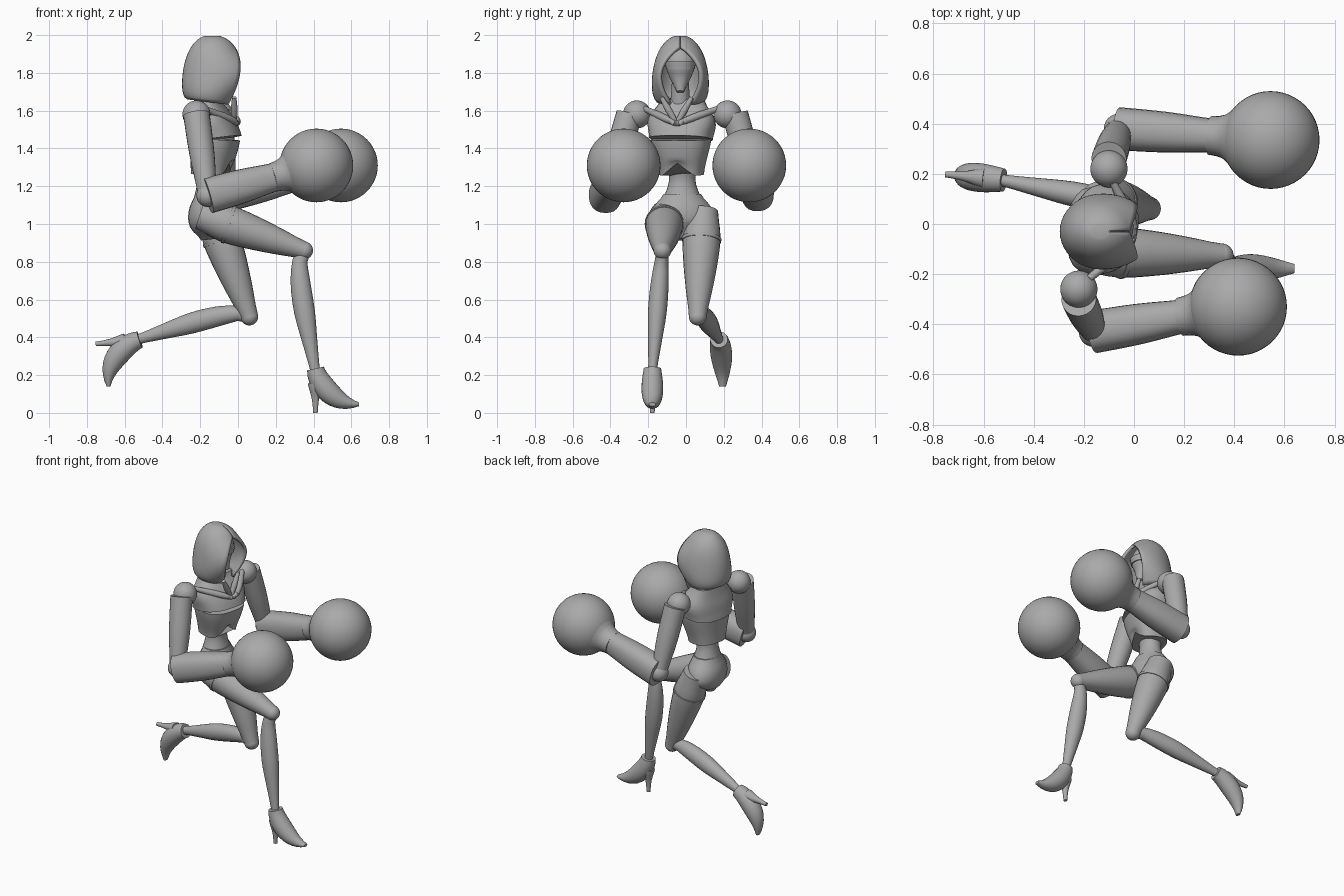
import bpy, bmesh, math
from math import sin, cos, pi
from mathutils import Vector, Matrix

if "Cube" in bpy.data.objects:
    bpy.data.objects.remove(bpy.data.objects["Cube"], do_unlink=True)

GREY = (0.4, 0.4, 0.4, 1)
grey = bpy.data.materials.new("plain_grey")
grey.use_nodes = True
grey.diffuse_color = GREY
grey.node_tree.nodes["Principled BSDF"].inputs["Base Color"].default_value = GREY

SIDEWAYS = Vector((0, 1, 0))
UP = Vector((0, 0, 1))
FORWARD = Vector((1, 0, 0))


def finish(name, bm):
    """Turn a bmesh into a smooth-shaded grey object with sharp edges kept."""
    bmesh.ops.recalc_face_normals(bm, faces=bm.faces)
    mesh = bpy.data.meshes.new(name)
    bm.to_mesh(mesh)
    bm.free()
    mesh.materials.append(grey)
    mesh.shade_smooth()
    mesh.set_sharp_from_angle(angle=math.radians(40))
    obj = bpy.data.objects.new(name, mesh)
    bpy.context.collection.objects.link(obj)
    return obj


def blend(values, t):
    """Catmull-Rom value at fraction t of an evenly spaced list."""
    last = len(values) - 1
    i = min(int(t * last), last - 1)
    f = t * last - i
    p, q, r, s = (values[max(0, min(last, i + k))] for k in (-1, 0, 1, 2))
    return q + f * ((r - p) / 2 + f * ((p - 2.5 * q + 2 * r - s / 2)
                    + f * (1.5 * (q - r) + (s - p) / 2)))


def loft(name, centres, widths, depths, square=1.0, yaw=0, edit=None, sides=24):
    """Skin rounded sections strung along a line of centres."""
    bm = bmesh.new()
    rings = []
    for i, centre in enumerate(centres):
        ahead = centres[min(i + 1, len(centres) - 1)]
        tangent = (ahead - centres[max(i - 1, 0)]).normalized()
        across = (SIDEWAYS - tangent * SIDEWAYS.dot(tangent)).normalized()
        outward = tangent.cross(across)
        ring = []
        for k in range(sides):
            a = 2 * pi * k / sides
            c, s = (math.copysign(abs(v) ** square, v) for v in (cos(a), sin(a)))
            ring.append(bm.verts.new(centre + across * c * widths[i] + outward * s * depths[i]))
        rings.append(ring)
    for low, high in zip(rings, rings[1:]):
        for k in range(sides):
            j = (k + 1) % sides
            bm.faces.new((low[k], low[j], high[j], high[k]))
    bm.faces.new(rings[0])
    bm.faces.new(rings[-1])
    if edit:
        for v in bm.verts:
            edit(v.co)
    bmesh.ops.rotate(bm, cent=(-.15, 0, 0), verts=bm.verts,
                     matrix=Matrix.Rotation(math.radians(yaw), 3, 'Z'))
    return finish(name, bm)


def limb(name, start, end, radii, bow=Vector(), flat=1.0, square=1.0):
    """Tapered limb with evenly spaced radii; bow bends it near the start."""
    steps = [i / 12 for i in range(13)]
    widths = [blend(radii, t) for t in steps]
    centres = [start.lerp(end, t) + bow * sin(pi * t ** .5) for t in steps]
    loft(name, centres, [w * flat for w in widths], widths, square)


def body(name, low, high, x, widths, depths, y=-.02, **options):
    """Upright trunk part between two heights; x, widths, depths run upward."""
    steps = [i / 10 for i in range(11)]
    centres = [Vector((blend(x, t), y, low + (high - low) * t)) for t in steps]
    loft(name, centres, [blend(widths, t) for t in steps],
         [blend(depths, t) for t in steps], **options)


def ball(name, centre, radius):
    bm = bmesh.new()
    bmesh.ops.create_uvsphere(bm, u_segments=48, v_segments=24, radius=radius)
    bmesh.ops.translate(bm, verts=bm.verts, vec=centre)
    finish(name, bm)


# Hood: domed shell, open at the front below the peak
bm = bmesh.new()
rows = []
for i in range(25):
    t = .01 + .99 * (i / 24) ** 1.5
    dome = (1 - (1 - t) ** 3) ** .5
    tuck = .03 * t ** 8
    half = .155 * dome - tuck
    back = -.15 - .15 * dome + tuck
    front = -.13 + .18 * dome - .1 * t * t
    opening = .002 + .11 * sin(.85 * pi * max(0, (t - .17) / .83) ** .8)
    phi = math.asin(min(.9, opening / half))
    radius = (front - back) / (1 + cos(phi))
    row = []
    for k in range(33):
        a = phi + (2 * pi - 2 * phi) * k / 32
        lift = tuck * (1 - cos(a)) / 2
        row.append(bm.verts.new((back + radius * (1 + cos(a)), half * sin(a) - .03,
                                 2 - .37 * t + lift)))
    rows.append(row)
for top, low in zip(rows, rows[1:]):
    for k in range(32):
        bm.faces.new((top[k], top[k + 1], low[k + 1], low[k]))
bm.faces.new(rows[0])
hood = finish("hood", bm)
hood.modifiers.new("thickness", 'SOLIDIFY').thickness = .018

# Head and neck inside the hood
body("face", 1.7, 1.95, [-.07, -.1, -.1, -.12], [.02, .06, .08, .03], [.02, .06, .07, .04], y=-.03)
body("visor", 1.82, 1.86, [-.1, -.1], [.076, .084], [.075, .08], y=-.03)
body("neck", 1.55, 1.75, [-.15, -.12], [.06, .045], [.06, .045], y=-.03)


# Chest armour, turned with the shoulders and arched above the belly
def arch(co):
    if co.z < 1.34 and co.x > -.13:
        co.z += max(0, .09 - abs(co.y + .02)) * (1.34 - co.z) * 9


body("lower_chest", 1.26, 1.45, [-.14, -.12], [.115, .16], [.1, .13],
     square=.8, yaw=-14, edit=arch, sides=40)
body("upper_chest", 1.45, 1.65, [-.12, -.14, -.16], [.166, .18, .12], [.14, .11, .07],
     square=.8, yaw=-14)

# Waist and pelvis
body("waist", 1.1, 1.36, [-.15, -.15, -.14], [.11, .07, .09], [.09, .065, .085])
body("pelvis", .92, 1.16, [-.14, -.15, -.15, -.15], [.04, .16, .16, .1],
     [.06, .11, .11, .08], yaw=10)

# Arms: shoulder ball, upper arm, square forearm, cuff and round fist
sternum = Vector((-.02, -.05, 1.53))
arms = {
    "right": [(-.22, -.26, 1.58), (-.16, -.43, 1.15), (.415, -.33, 1.31)],
    "left": [(-.1, .22, 1.58), (-.06, .38, 1.16), (.545, .335, 1.31)],
}
for side, joints in arms.items():
    shoulder, elbow, fist = map(Vector, joints)
    out = SIDEWAYS * math.copysign(.04, shoulder.y)
    ball(side + "_shoulder", shoulder, .074)
    limb(side + "_upper_arm", shoulder + out, elbow, [.07, .066, .05])
    ball(side + "_elbow", elbow, .06)
    limb(side + "_forearm", elbow, elbow.lerp(fist, .63), [.095, .09, .075],
         flat=.9, square=.85)
    limb(side + "_cuff", elbow.lerp(fist, .6), elbow.lerp(fist, .8), [.077, .09, .14])
    ball(side + "_fist", fist, .195)
    limb(side + "_collar_plate", sternum, sternum.lerp(shoulder, .8) + UP * .04,
         [.015, .02, .015], bow=FORWARD * .03)
    limb(side + "_scarf_edge", sternum, sternum + out * 2 + UP * .14, [.012, .018, .012])

# Legs: shared proportions, with a high-heeled shoe along each shin
legs = {
    "right": [(-.2, -.11, 1.05), (.35, -.125, .86), (.41, -.178, .235), (0, 0, -1)],
    "left": [(-.14, .09, 1.07), (.06, .062, .51), (-.52, .175, .388), (-1, .1, -.1)],
}
for side, joints in legs.items():
    hip, knee, ankle, down = map(Vector, joints)
    down.normalize()
    thigh = [.08, .1, .09, .07, .047]
    limb(side + "_thigh", hip, knee, thigh)
    limb(side + "_thigh_band", hip.lerp(knee, .26), hip.lerp(knee, .29), [.105, .104])
    ball(side + "_knee", knee, .047)
    shin = (ankle - knee).normalized()
    calf = (hip - knee) - shin * shin.dot(hip - knee)
    limb(side + "_shin", knee, ankle + down * .02, [.035, .052, .055, .04, .025],
         bow=calf.normalized() * .035, flat=.9)

    # Shoe curves from the ankle forward to the toe
    toeward = SIDEWAYS.cross(-down).normalized()
    steps = [i / 12 for i in range(13)]
    path = [ankle + toeward * .23 * t ** 1.5 + down * .19 * sin(t * pi / 2) for t in steps]
    depths = [.045 + .03 * sin(pi * t) - .035 * t for t in steps]
    loft(side + "_shoe", path, [.01 + .8 * d for d in depths], depths)
    limb(side + "_heel", ankle + down * .08, ankle + down * .235, [.04, .02, .012])
